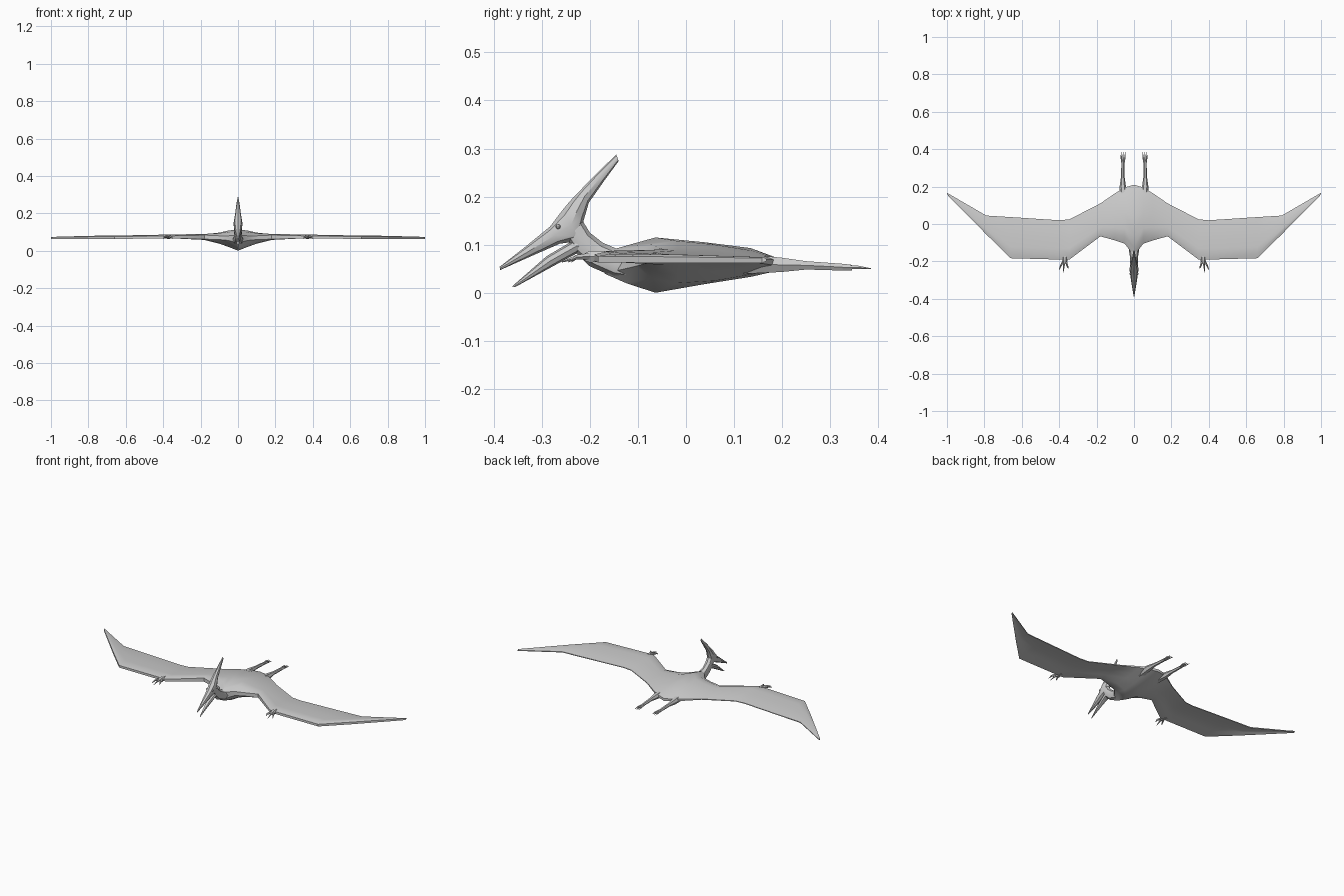
import bpy, bmesh, math
from mathutils import Vector


def loft(name, rings, mirror=False, cap_first=True):
    """Skin a list of equal-sized point rings, optionally mirrored across x = 0."""
    bm = bmesh.new()
    vr = [[bm.verts.new(p) for p in r] for r in rings]
    n = len(vr[0])
    for a, b in zip(vr, vr[1:]):
        for i in range(n):
            j = (i + 1) % n
            bm.faces.new((a[i], a[j], b[j], b[i]))
    if cap_first:
        bm.faces.new(vr[0])
    bm.faces.new(vr[-1][::-1])
    if mirror:
        other = bmesh.ops.duplicate(bm, geom=bm.verts[:] + bm.edges[:] + bm.faces[:])["geom"]
        for v in other:
            if isinstance(v, bmesh.types.BMVert):
                v.co.x = -v.co.x
        bmesh.ops.remove_doubles(bm, verts=bm.verts[:], dist=0.0002)
    bmesh.ops.recalc_face_normals(bm, faces=bm.faces[:])
    me = bpy.data.meshes.new(name)
    bm.to_mesh(me)
    bm.free()
    ob = bpy.data.objects.new(name, me)
    bpy.context.collection.objects.link(ob)
    bpy.ops.object.select_all(action='DESELECT')
    ob.select_set(True)
    bpy.context.view_layer.objects.active = ob
    bpy.ops.object.shade_smooth_by_angle(angle=math.radians(40))
    return ob


def side_ring(upper, lower, w, n=8):
    """Oval ring on the midline between an upper and a lower (y, z) point."""
    u, l = Vector((0, *upper)), Vector((0, *lower))
    c, h = (u + l) / 2, (u - l) / 2
    return [c + h * math.cos(math.tau * i / n) + Vector((w * math.sin(math.tau * i / n), 0, 0))
            for i in range(n)]


def tube(name, pts, radii, n=6):
    """Tapered limb running along y, mirrored to both sides."""
    rings = [[(x + r * math.cos(math.tau * i / n), y, z + r * math.sin(math.tau * i / n))
              for i in range(n)] for (x, y, z), r in zip(pts, radii)]
    return loft(name, rings, mirror=True)


# torso and wings: chord sections from midline to wing tip
FRACTIONS = (0, .12, .28, .55, .8, 1)
sections = [  # x, leading y, trailing y, top heights, bottom heights
    (0, -.17, .21, (.085, .098, .115, .105, .093, .065), (.04, .02, 0, .018, .033, .05)),
    (.05, -.105, .195, (.08, .1, .108, .1, .088, .068), (.055, .03, .02, .025, .038, .055)),
    (.10, -.088, .165, (.08, .094, .097, .092, .082, .070), (.06, .043, .038, .045, .052, .06)),
    (.18, -.066, .11, (.084, .09, .088, .084, .078, .072), (.062, .058, .064, .066, .067, .067)),
    (.345, -.19, .025, (.080, .087, .086, .084, .078, .072), (.066, .068, .076, .077, .073, .068)),
    (.40, -.19, .02, (.080, .086, .085, .083, .078, .072), (.066, .068, .075, .076, .073, .068)),
    (.66, -.183, .037, (.076, .081, .081, .080, .076, .071), (.063, .066, .073, .074, .071, .067)),
    (.79, -.055, .045, (.075, .080, .080, .078, .075, .071), (.062, .064, .071, .072, .070, .066)),
    (1.0, .158, .167, (.072, .074, .074, .073, .072, .070), (.062, .062, .063, .064, .065, .066)),
]
rings = []
for x, y0, y1, top, bot in sections:
    ys = [y0 + (y1 - y0) * t for t in FRACTIONS]
    rings.append([(x, y, z) for y, z in zip(ys, top)] +
                 [(x, y, z) for y, z in reversed(list(zip(ys, bot)))])
loft("torso_and_wings", rings, mirror=True, cap_first=False)

# skull, upper beak and crest
loft("skull_and_crest", [side_ring(*r) for r in (
    ((-.3875, .054), (-.387, .047), .002),
    ((-.335, .095), (-.32, .077), .012),
    ((-.283, .1375), (-.2625, .102), .020),
    ((-.256, .173), (-.222, .108), .025),
    ((-.240, .192), (-.213, .150), .020),
    ((-.220, .213), (-.202, .1875), .015),
    ((-.187, .247), (-.170, .233), .010),
    ((-.145, .2875), (-.140, .274), .003))])

# lower beak
loft("lower_beak", [side_ring(*r) for r in (
    ((-.362, .013), (-.355, .012), .002),
    ((-.290, .076), (-.275, .056), .012),
    ((-.229, .112), (-.225, .083), .019),
    ((-.200, .110), (-.200, .085), .012))])

# neck
loft("neck", [side_ring(*r) for r in (
    ((-.220, .158), (-.250, .115), .020),
    ((-.200, .125), (-.230, .083), .021),
    ((-.173, .104), (-.200, .055), .020),
    ((-.145, .092), (-.150, .033), .026),
    ((-.080, .095), (-.080, .020), .035))])

# eyes
for s in (-1, 1):
    bpy.ops.mesh.primitive_uv_sphere_add(segments=8, ring_count=6, radius=.005,
                                         location=(s * .020, -.266, .1375))
    bpy.context.object.name = "eye"

# hind legs and toes
tube("hind_legs", [(.052, .12, .06), (.060, .20, .058), (.060, .25, .057), (.059, .33, .053),
                   (.059, .345, .052)], [.024, .017, .010, .008, .007])
for dx in (-.014, -.004, .006):
    tube("hind_toe", [(.060 + dx * .4, .325, .053), (.062 + dx, .355, .053),
                      (.062 + dx * 1.1, .385, .050)], [.005, .004, .001], 5)

# wing hands and claws
tube("wing_hand", [(.37, -.17, .076), (.37, -.20, .075), (.372, -.212, .074)], [.012, .014, .008])
for dx, y in ((-.022, -.238), (.004, -.258), (.026, -.245)):
    tube("wing_claw", [(.37 + dx * .3, -.20, .076), (.372 + dx * .8, -.228, .074),
                       (.374 + dx, y, .064)], [.007, .005, .001], 5)
